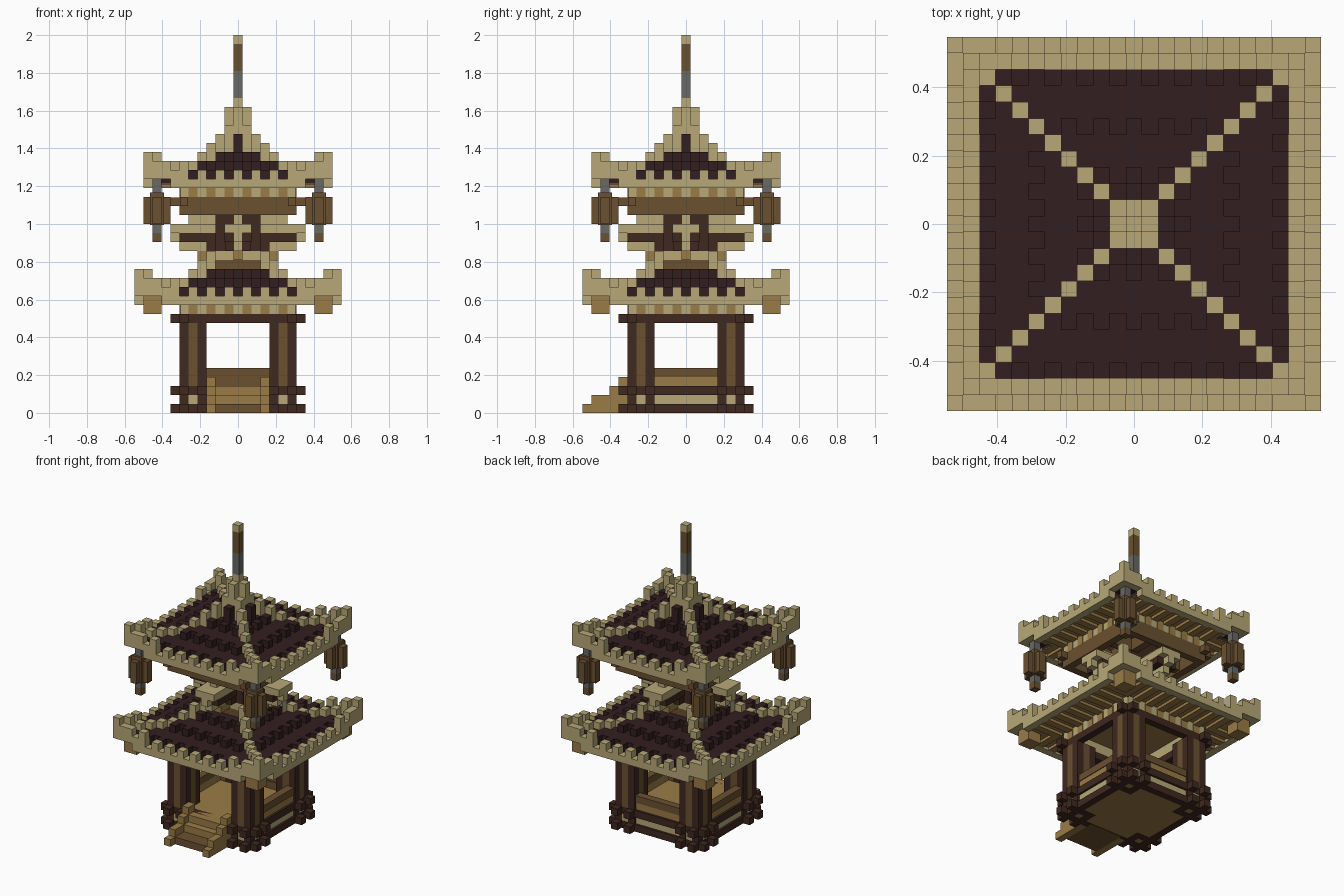
import bpy, bmesh
from mathutils import Matrix, Vector

old = bpy.data.objects.get("Cube")
if old:
    bpy.data.objects.remove(old, do_unlink=True)

U = 1 / 21  # edge length of one block


def material(name, rgb):
    m = bpy.data.materials.new(name)
    m.use_nodes = True
    m.diffuse_color = (*rgb, 1)
    m.node_tree.nodes["Principled BSDF"].inputs["Base Color"].default_value = (*rgb, 1)
    return m


TAN = material("pale tan", (.48, .395, .185))
ROOF = material("dark plum tile", (.033, .013, .014))
DARK = material("dark wood", (.05, .021, .014))
BROWN = material("brown wood", (.145, .081, .03))
LIGHT = material("light wood", (.325, .198, .062))
GREY = material("grey metal", (.14, .14, .13))


class Part:
    """A named object made of boxes measured in blocks."""

    def __init__(self, name, mat):
        self.name, self.mat, self.bm = name, mat, bmesh.new()

    def box(self, x, y, z, turn=0):
        lo, hi = Vector((x[0], y[0], z[0])), Vector((x[1], y[1], z[1]))
        m = (Matrix.Scale(U, 4) @ Matrix.Rotation(turn * 1.5707963, 4, 'Z')
             @ Matrix.Translation((lo + hi) / 2) @ Matrix.Diagonal((*(hi - lo), 1)))
        bmesh.ops.create_cube(self.bm, size=1, matrix=m)

    def four(self, x, y, z):
        for k in range(4):
            self.box(x, y, z, k)

    def done(self):
        mesh = bpy.data.meshes.new(self.name)
        self.bm.to_mesh(mesh)
        self.bm.free()
        mesh.materials.append(self.mat)
        bpy.context.collection.objects.link(bpy.data.objects.new(self.name, mesh))


def cell(i):
    return (i - .5, i + .5)


def sym(w):
    return (-w, w)


def single(name, mat, *boxes):
    p = Part(name, mat)
    for b in boxes:
        p.box(*b)
    p.done()


def ring(name, mat, *boxes):
    p = Part(name, mat)
    for b in boxes:
        p.four(*b)
    p.done()


def roof(label, R, z0, peak):
    eave = Part(label + "_eave", TAN)
    tiles = Part(label + "_tiles", ROOF)
    ridge = Part(label + "_ridges", TAN)
    rafters = Part(label + "_rafters", LIGHT)
    # toothed eave curling up at the corners
    corner_top = (4, 3, 3, 2, 3)
    for t in range(-R, R):
        e = R - abs(t)
        h = corner_top[e] if e < 5 else 2 - e % 2
        eave.four(cell(t), cell(-R), (z0 + (e <= 2), z0 + h))
    # stepped tiles with staggered ribs, diagonal ridges between them
    tile_height = (1, 2, 2, 2, 3, 3, 3, 4)
    ridge_height = (4, 3, 3, 3, 3, 4, 5, 6)
    for d in range(1, 9):
        r = R - d
        for t in range(1 - r, r):
            curled = abs(t) >= R - 2
            h = tile_height[d - 1] + (d % 3 == 1 and (R - t) % 2 == 0)
            if d == 8 and t == 0:
                h = peak
            tiles.four(cell(t), cell(-r),
                       (z0 + (1 if curled else .5), z0 + (2 if curled else h)))
        ridge.four(cell(r), cell(r), (z0 + (1 if d < 3 else .5), z0 + ridge_height[d - 1]))
    # rafters under the soffit
    for t in range(-R + 4, R - 3, 2):
        rafters.four(cell(t), (-R + .5, -6.5), (z0, z0 + .4))
    for p in (eave, tiles, ridge, rafters):
        p.done()
    single(label + "_soffit", LIGHT,
           (sym(R - .5), sym(R - 2.5), (z0 + .4, z0 + .5)),
           (sym(R - 2.5), sym(R - .5), (z0 + .4, z0 + .5)))
    # alternating blocks between roof and beams
    ring(label + "_frieze", TAN, ((-6.4, 6.4), (-6.4, -5.5), (z0 - 1, z0 + .35)))
    ends = Part(label + "_rafter_ends", LIGHT)
    for t in range(-5, 6, 2):
        ends.four(cell(t), (-6.5, -5.6), (z0 - 1, z0 + .2))
    ends.done()


# Base platform
single("floor", LIGHT, (sym(5.5), sym(5.5), (.05, 3)))
ring("base_beams", DARK,
     *[(sym(7.5), cell(-6), (z, z + 1)) for z in (0, 2)],
     *[(x, cell(-4), (z, z + 1)) for z in (0, 2) for x in ((3.5, 7.5), (-7.5, -3.5))])
ring("base_panels", TAN, (sym(3.5), (-6.2, -5.5), (1, 2)),
     *[(cell(x), (-6.45, -5.5), (1, 2)) for x in (-5, 5)])

# Corner posts: dark corner strips with a brown core
strips = Part("post_strips", DARK)
cores = Part("post_cores", BROWN)
for a in (4, 6):
    for b in (4, 6):
        strips.four(cell(a), cell(b), (1, 10))
cores.four((3.5, 6.5), cell(5), (3, 10))
cores.four(cell(5), (3.5, 6.5), (3, 10))
strips.done()
cores.done()
ring("post_top_beams", DARK, (sym(7.5), cell(-6), (10, 11)))

# Low walls on the two sides and the back
walls = Part("low_walls", LIGHT)
caps = Part("wall_caps", BROWN)
for k in (1, 2, 3):
    walls.box(sym(3.5), (-6.2, -5.2), (3, 4), k)
    caps.box(sym(3.5), (-6.3, -5.2), (4, 5), k)
caps.box(sym(2.5), (5.05, 5.2), (3, 4))
walls.done()
caps.done()

# Front stairs with stepped side cheeks
stairs = Part("stairs", LIGHT)
for front, h in ((-11.5, 1), (-10.5, 2), (-8.5, 3), (-7.5, 4)):
    for x in ((-3.5, -2.5), (2.5, 3.5)):
        stairs.box(x, (front, -6), (h - 1, h))
    if h > 2:
        stairs.box(sym(2.5), (front, -5.5), (h - 2, h - 1))
stairs.done()
single("bottom_step", BROWN, (sym(2.5), (-10.5, -5.5), (0, 1)))

# Roofs
roof("lower_roof", 11, 12, 4)
roof("upper_roof", 10, 25, 6)
ring("eave_corner_brackets", LIGHT, ((8.5, 10.5), (8.5, 10.5), (11, 13)))

# Upper storey core and four flared arms
single("upper_base", BROWN, (sym(2.5), sym(2.5), (12.5, 17)))
single("upper_collar", TAN, (sym(2.5), sym(2.5), (17, 18)))
single("upper_core", DARK, (sym(2.5), sym(2.5), (18, 24.5)))
ring("core_feet", DARK, (sym(1.4), (-3.5, -2.5), (18, 19)))
ring("arm_feet", LIGHT, (cell(0), (-4.5, -2.5), (17, 18)))
ring("arms", TAN,
     (cell(0), (-6.5, -2.5), (18, 20)),
     (cell(0), (-7.5, -6.5), (19, 20)),
     (sym(1.5), (-7.5, -2.5), (20, 21)),
     (cell(0), (-5.5, -2.5), (21, 22)))
ring("arm_rails", DARK, ((-1.5, -.5), (-6.5, -2.5), (19, 20)),
     ((.5, 1.5), (-6.5, -2.5), (19, 20)))

# Beams under the upper roof
ring("upper_beams", BROWN, (sym(6.5), cell(-6), (22, 24)),
     (sym(7.5), (-6.45, -5.55), (23, 23.95)))
ring("upper_cross_beams", BROWN,
     *[(cell(x), (-6, 0), (22.2, 23.9)) for x in (-2, 2)])

# Hanging corner lanterns
ring("lantern_bodies", BROWN, ((7.5, 10.5), cell(9), (21, 24)),
     (cell(9), (7.5, 10.5), (21, 24)),
     ((8.2, 9.8), (8.2, 9.8), (20.9, 24.5)), (cell(9), cell(9), (19, 20)))
ring("lantern_chains", GREY, (cell(9), cell(9), (24.5, 26)),
     (cell(9), cell(9), (20, 20.9)))

# Spire
single("spire_base", TAN, (sym(1.5), cell(0), (26, 34)), (cell(0), sym(1.5), (26, 34)),
       (sym(1.5), sym(1.5), (26, 32)), (cell(0), cell(0), (34, 35)))
single("spire_collar", GREY, (cell(0), cell(0), (35, 38)))
single("spire_rod", BROWN, (cell(0), cell(0), (38, 41)))
single("spire_tip", TAN, (cell(0), cell(0), (41, 42)))
